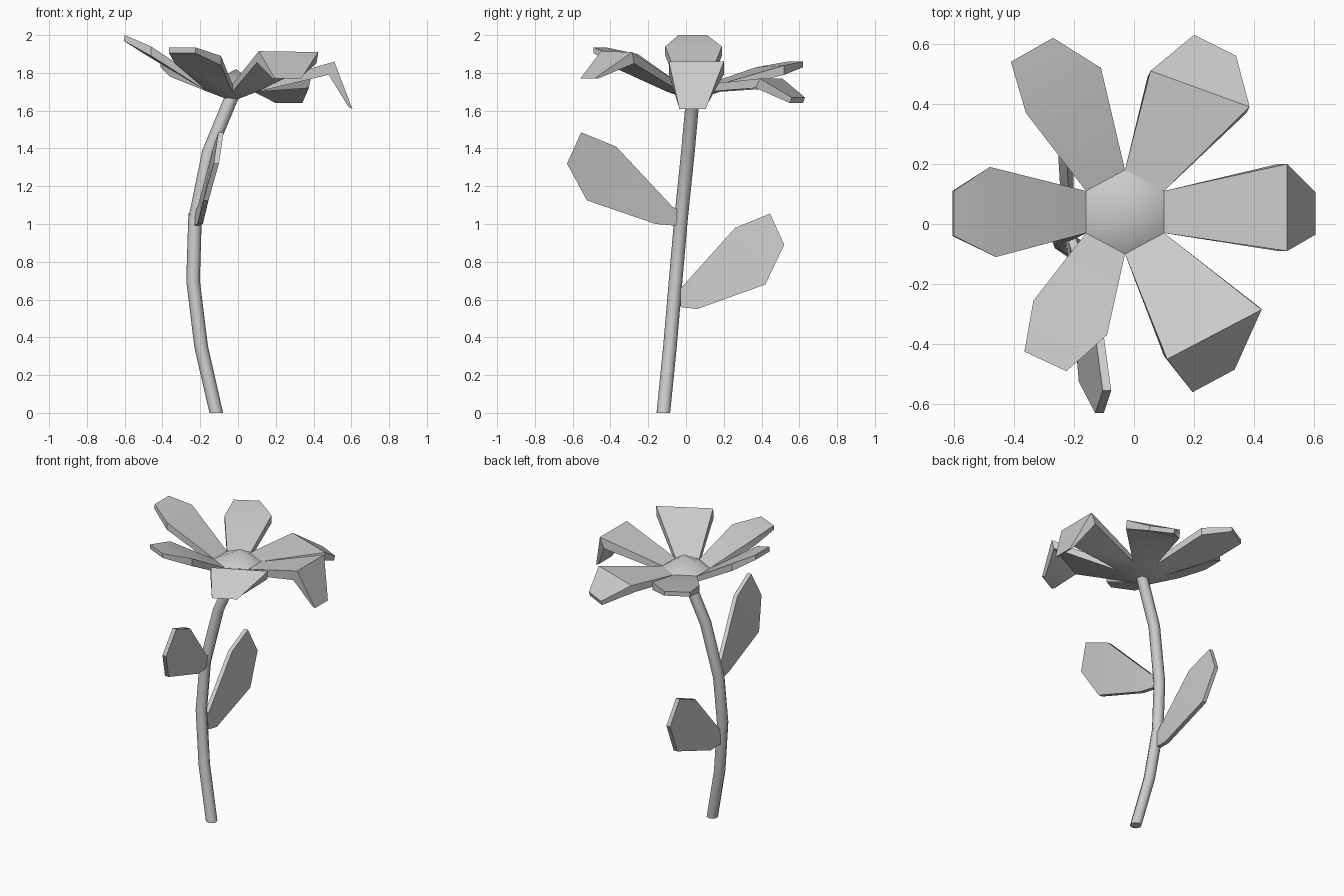
import bpy, bmesh, math
from mathutils import Vector

if "Cube" in bpy.data.objects:
    bpy.data.objects.remove(bpy.data.objects["Cube"])


def finish(name, bm, angle=35):
    bmesh.ops.recalc_face_normals(bm, faces=bm.faces)
    me = bpy.data.meshes.new(name)
    bm.to_mesh(me)
    bm.free()
    ob = bpy.data.objects.new(name, me)
    bpy.context.collection.objects.link(ob)
    bpy.ops.object.select_all(action='DESELECT')
    ob.select_set(True)
    bpy.context.view_layer.objects.active = ob
    bpy.ops.object.shade_smooth_by_angle(angle=math.radians(angle))
    return ob


# Stem: eight-sided tube along a bent path
path = [Vector(p) for p in [(-0.115, -0.12, 0), (-0.195, -0.085, 0.35),
                            (-0.238, -0.055, 0.7), (-0.228, -0.027, 1.02),
                            (-0.155, 0.01, 1.38), (-0.03, 0.037, 1.68)]]
bm = bmesh.new()
rings = []
for i, p in enumerate(path):
    t = (path[min(i + 1, 5)] - path[max(i - 1, 0)]).normalized()
    if i == 0:
        t = Vector((0, 0, 1))
    u = Vector((0, 1, 0)).cross(t).normalized()
    v = t.cross(u)
    rings.append([bm.verts.new(p + 0.036 * (u * math.cos(k * math.pi / 4) + v * math.sin(k * math.pi / 4)))
                  for k in range(8)])
for a, b in zip(rings, rings[1:]):
    for k in range(8):
        bm.faces.new((a[k], a[(k + 1) % 8], b[(k + 1) % 8], b[k]))
bm.faces.new(rings[0])
bm.faces.new(rings[-1])
finish("stem", bm, 50)

# Flower head: hexagonal centre with six petals growing from its sides
bm = bmesh.new()
hexa = [(0.10, -0.03), (0.10, 0.11), (-0.03, 0.18), (-0.16, 0.11), (-0.16, -0.03), (-0.03, -0.10)]
top = [bm.verts.new((x, y, 1.74)) for x, y in hexa]
low = [bm.verts.new((x, y, 1.70)) for x, y in hexa]
apex = bm.verts.new((-0.01, 0.04, 1.82))
base = bm.verts.new((-0.03, 0.04, 1.65))

# Each petal: fold start, fold end, tip start, tip end, underside offsets at fold and tip
petals = [
    [(0.51, -0.09, 1.86), (0.51, 0.20, 1.86), (0.605, -0.035, 1.61), (0.605, 0.105, 1.61),
     (-0.03, 0, -0.07), (-0.02, 0, 0.01)],
    [(0.385, 0.39, 1.77), (0.055, 0.51, 1.77), (0.34, 0.56, 1.67), (0.20, 0.63, 1.67),
     (-0.01, -0.02, -0.05), (0, -0.01, -0.03)],
    [(-0.11, 0.52, 1.84), (-0.36, 0.37, 1.83), (-0.27, 0.62, 1.86), (-0.41, 0.54, 1.86),
     (0, 0, -0.05), (0, 0, -0.03)],
    [(-0.48, 0.19, 1.94), (-0.46, -0.11, 1.94), (-0.60, 0.11, 2.0), (-0.60, -0.04, 2.0),
     (0, 0, -0.05), (-0.005, 0, -0.03)],
    [(-0.335, -0.255, 1.90), (-0.09, -0.37, 1.89), (-0.365, -0.425, 1.935), (-0.225, -0.49, 1.935),
     (0, 0, -0.05), (0, 0, -0.03)],
    [(0.11, -0.45, 1.915), (0.425, -0.285, 1.91), (0.195, -0.56, 1.77), (0.335, -0.485, 1.77),
     (-0.01, 0.01, -0.06), (-0.01, 0.02, 0)],
]
for i, (f0, f1, t0, t1, df, dt) in enumerate(petals):
    j = (i + 1) % 6
    bm.faces.new((top[i], top[j], apex))
    bm.faces.new((low[j], low[i], base))
    sections = [(top[i], top[j], low[j], low[i])]
    for a, b, d in ((f0, f1, df), (t0, t1, dt)):
        a, b, d = Vector(a), Vector(b), Vector(d)
        sections.append([bm.verts.new(p) for p in (a, b, b + d, a + d)])
    for r, s in zip(sections, sections[1:]):
        for k in range(4):
            bm.faces.new((r[k], r[(k + 1) % 4], s[(k + 1) % 4], s[k]))
    bm.faces.new(sections[-1])
finish("flower_head", bm, 35)


# Leaves: thin tilted blades made of strips from base to tip
def leaf(name, pairs, thick):
    bm = bmesh.new()
    secs = []
    for a, b in pairs:
        a, b, d = Vector(a), Vector(b), Vector((thick, 0, 0))
        secs.append([bm.verts.new(p) for p in (a - d, b - d, b + d, a + d)])
    for r, s in zip(secs, secs[1:]):
        for k in range(4):
            bm.faces.new((r[k], r[(k + 1) % 4], s[(k + 1) % 4], s[k]))
    bm.faces.new(secs[0])
    bm.faces.new(secs[-1])
    finish(name, bm, 35)


leaf("front_leaf", [((-0.215, -0.03, 1.07), (-0.22, -0.04, 0.99)),
                    ((-0.20, -0.07, 1.09), (-0.20, -0.16, 1.0)),
                    ((-0.115, -0.37, 1.41), (-0.17, -0.525, 1.125)),
                    ((-0.09, -0.555, 1.485), (-0.115, -0.63, 1.32))], 0.014)
leaf("back_leaf", [((-0.225, -0.03, 0.66), (-0.225, -0.03, 0.56)),
                   ((-0.225, 0.0, 0.69), (-0.215, 0.06, 0.55)),
                   ((-0.24, 0.26, 0.98), (-0.215, 0.42, 0.68)),
                   ((-0.25, 0.445, 1.055), (-0.23, 0.52, 0.89))], 0.014)
